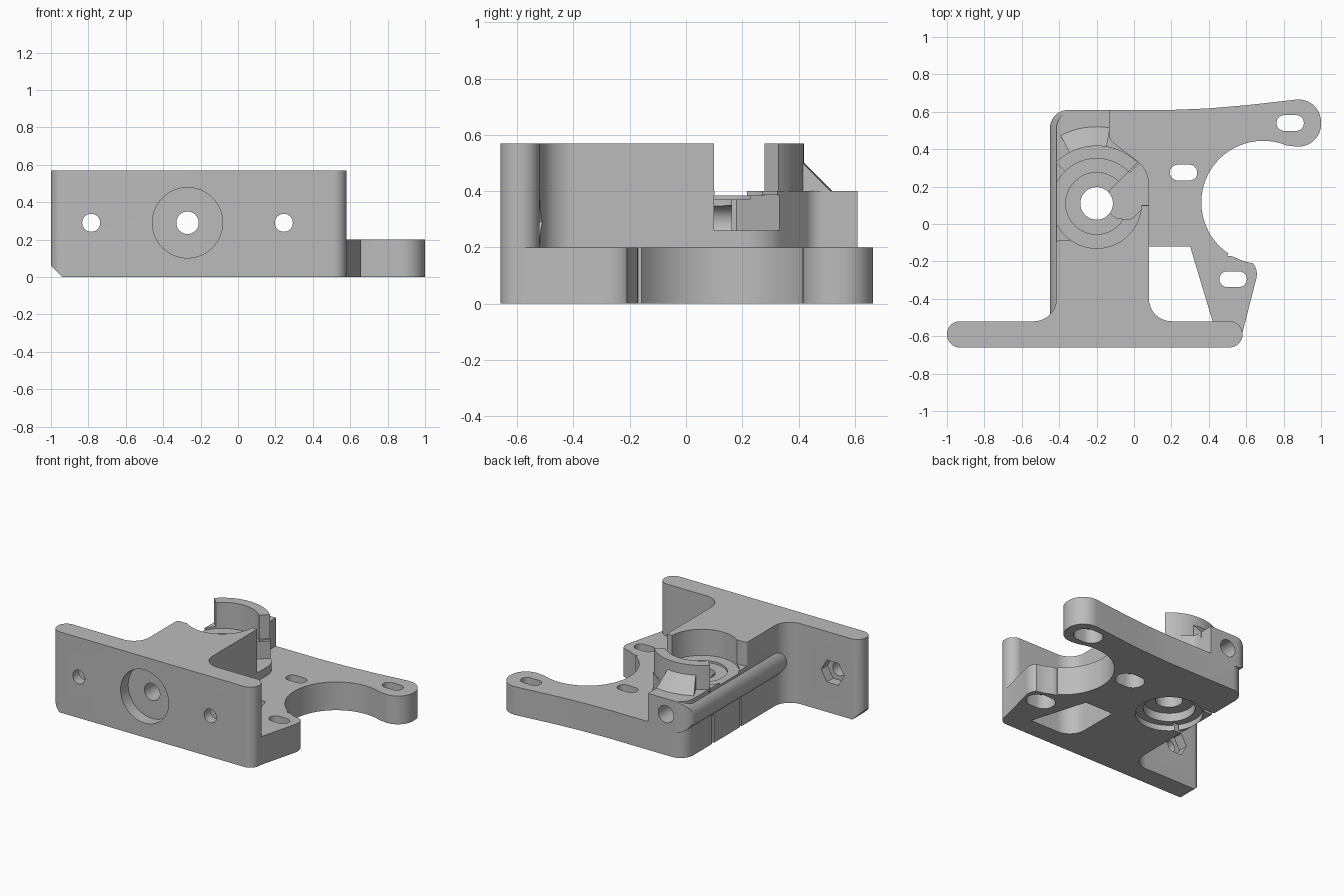
import bpy, bmesh
from math import sin, cos, pi, radians
from mathutils import Vector

if "Cube" in bpy.data.objects:
    bpy.data.objects.remove(bpy.data.objects["Cube"])

grey = bpy.data.materials.new("plain grey")
grey.use_nodes = True
grey.diffuse_color = (0.5, 0.5, 0.5, 1)
grey.node_tree.nodes["Principled BSDF"].inputs["Base Color"].default_value = (0.5, 0.5, 0.5, 1)


def solid(name, rings):
    """Closed solid skinned over a list of matching point rings."""
    bm = bmesh.new()
    rows = [[bm.verts.new(p) for p in ring] for ring in rings]
    n = len(rows[0])
    for a, b in zip(rows, rows[1:]):
        for i in range(n):
            j = (i + 1) % n
            bm.faces.new((a[i], a[j], b[j], b[i]))
    bm.faces.new(rows[0][::-1])
    bm.faces.new(rows[-1])
    bmesh.ops.recalc_face_normals(bm, faces=bm.faces)
    mesh = bpy.data.meshes.new(name)
    bm.to_mesh(mesh)
    bm.free()
    mesh.materials.append(grey)
    ob = bpy.data.objects.new(name, mesh)
    bpy.context.collection.objects.link(ob)
    return ob


def rounded(corners, steps=10):
    """Polygon from (x, y, radius) corners, with the corners filleted."""
    out = []
    for i, (x, y, r) in enumerate(corners):
        p = Vector((x, y))
        if not r:
            out.append(p)
            continue
        a = (Vector(corners[i - 1][:2]) - p).normalized()
        b = (Vector(corners[(i + 1) % len(corners)][:2]) - p).normalized()
        half = a.angle(b) / 2
        mid = p + (a + b).normalized() * (r / sin(half))
        u, v = p + a * (r / abs(sin(half) / cos(half))) - mid, p + b * (r * cos(half) / sin(half)) - mid
        turn = u.angle(v)
        for k in range(steps + 1):
            t = k / steps
            out.append(mid + (u * sin((1 - t) * turn) + v * sin(t * turn)) / sin(turn))
    return out


def prism(name, outline, z0, z1):
    return solid(name, [[(p[0], p[1], z) for p in outline] for z in (z0, z1)])


def circle(x, y, r, n=64):
    return [(x + r * cos(2 * pi * i / n), y + r * sin(2 * pi * i / n)) for i in range(n)]


def disc(name, x, y, r, z0, z1):
    return prism(name, circle(x, y, r), z0, z1)


def rod(name, x, z, r, y0, y1, n=48):
    return solid(name, [[(p[0], y, p[1]) for p in circle(x, z, r, n)] for y in (y0, y1)])


def sector(name, profile, start, end, steps=24):
    """Revolve an (r, z) profile about the bearing axis."""
    angles = [radians(start + (end - start) * i / steps) for i in range(steps + 1)]
    return solid(name, [[(BX + r * cos(a), BY + r * sin(a), z) for r, z in profile] for a in angles])


def combine(target, tool, operation):
    mod = target.modifiers.new("join", 'BOOLEAN')
    mod.operation, mod.solver, mod.object = operation, 'EXACT', tool
    bpy.context.view_layer.update()
    graph = bpy.context.evaluated_depsgraph_get()
    mesh = bpy.data.meshes.new_from_object(target.evaluated_get(graph))
    target.modifiers.clear()
    target.data = mesh
    bpy.data.objects.remove(tool)


def add(tool):
    combine(body, tool, 'UNION')


def cut(tool):
    combine(body, tool, 'DIFFERENCE')


BX, BY = -0.2, 0.11          # bearing axis
TX, TZ = -0.27, 0.29         # long bore along y

# Flat motor plate with the round motor opening and triangular window
body = prism("bracket_body", rounded([
    (-0.415, -0.6, 0), (0.575, -0.6, 0), (0.68, -0.19, 0.09), (0.5, -0.17, 0),
    (0.6, 0.1, 0), (0.6, 0.42, 0), (0.72, 0.43, 0), (1, 0.4, 0.12), (1, 0.68, 0.12),
    (0.6, 0.635, 0), (0.4, 0.618, 0), (0.2, 0.61, 0), (-0.415, 0.61, 0.1)]), 0, 0.2)
cut(disc("motor_opening", 0.69, 0.115, 0.33, -0.1, 0.3))
cut(prism("window", [(0.05, -0.12), (0.3, -0.12), (0.42, -0.52), (0.05, -0.52)], -0.1, 0.3))

# Bearing deck and rear block
add(prism("bearing_deck", rounded([
    (-0.415, -0.3, 0), (0.08, -0.3, 0), (0.08, 0.29, 0.16), (-0.13, 0.45, 0.06),
    (-0.13, 0.61, 0), (-0.415, 0.61, 0.1)]), 0, 0.4))

# Rounded tube along the side, its rear end trimmed to a round corner
tube = rod("side_tube", -0.34, TZ, 0.11, -0.6, 0.61)
combine(tube, prism("tube_trim", rounded([
    (-0.5, -0.7, 0), (-0.2, -0.7, 0), (-0.2, 0.61, 0), (-0.45, 0.61, 0.1), (-0.45, 0, 0)]),
    0, 1), 'INTERSECT')
add(tube)

# Tall front wall with its filleted column
add(prism("front_wall", rounded([
    (-1, -0.66, 0.069), (0.58, -0.66, 0.069), (0.58, -0.52, 0.069), (0.08, -0.52, 0.12),
    (0.08, 0.1, 0), (-0.2, 0.1, 0), (-0.2, -0.085, 0), (-0.415, -0.085, 0.02),
    (-0.415, -0.52, 0.12), (-1, -0.52, 0.069)]), 0, 0.57))

# Curved guard behind the bearing, with its sloped brace
add(sector("guard_brace", [(0.27, 0.36), (0.41, 0.36), (0.41, 0.4), (0.305, 0.505), (0.27, 0.505)], 80, 118))
add(sector("guard", [(0.235, 0.36), (0.31, 0.36), (0.31, 0.57), (0.235, 0.57)], 45, 135))

# Bearing seat, shaft hole and underside recess
cut(disc("seat", BX, BY, 0.24, 0.385, 0.7))
cut(disc("seat_step", BX, BY, 0.165, 0.37, 0.7))
cut(disc("shaft_hole", BX, BY, 0.087, -0.1, 0.7))
cut(disc("lower_recess", BX, BY, 0.215, -0.1, 0.04))
cut(disc("lower_step", BX, BY, 0.165, -0.1, 0.1))

# Diagonal side opening above the plate
cut(prism("side_opening", rounded([
    (-0.13, 0.18, 0), (-0.13, 0.04, 0.05), (-0.02, 0.02, 0.05), (0.06, 0.1, 0),
    (0.3, 0.1, 0), (0.3, 0.61, 0), (0.23, 0.54, 0)]), 0.26, 0.386))
cut(prism("opening_top", [(-0.19, 0.101), (0.3, 0.101), (0.3, 0.6)], 0.38, 0.7))

# Long bore and the front counterbore
cut(rod("long_bore", TX, TZ, 0.06, -0.8, 0.8))
cut(rod("counterbore", TX, TZ, 0.188, -0.8, -0.575, 64))

# Screw holes with hexagonal nut pockets
for x in (-0.785, 0.245):
    cut(rod("screw_hole", x, TZ, 0.048, -0.8, -0.4))
    cut(rod("nut_pocket", x, TZ, 0.09, -0.59, -0.4, 6))

# Slotted mounting holes, widened underneath
for x, y in ((0.835, 0.54), (0.265, 0.275), (0.53, -0.295)):
    for w, h, z0, z1 in ((0.073, 0.042, -0.1, 0.3), (0.1, 0.075, -0.1, 0.1)):
        r = h - 0.001
        cut(prism("slot", rounded([
            (x - w, y - h, r), (x + w, y - h, r), (x + w, y + h, r), (x - w, y + h, r)]), z0, z1))

# Two thin slits in the side of the plate
for y in (-0.02, 0.29):
    cut(prism("slit", [(-0.5, y - 0.01), (-0.34, y - 0.01), (-0.34, y + 0.01), (-0.5, y + 0.01)], -0.1, 0.2))

# Chamfer on the lower outer corner of the wall
cut(solid("corner_chamfer", [[(-1.1, y, -0.04), (-0.9, y, -0.04), (-1.1, y, 0.16)] for y in (-0.8, -0.4)]))

# Smooth curved faces, crisp edges
bpy.ops.object.select_all(action='DESELECT')
body.select_set(True)
bpy.context.view_layer.objects.active = body
bpy.ops.object.shade_smooth_by_angle(angle=radians(30))
